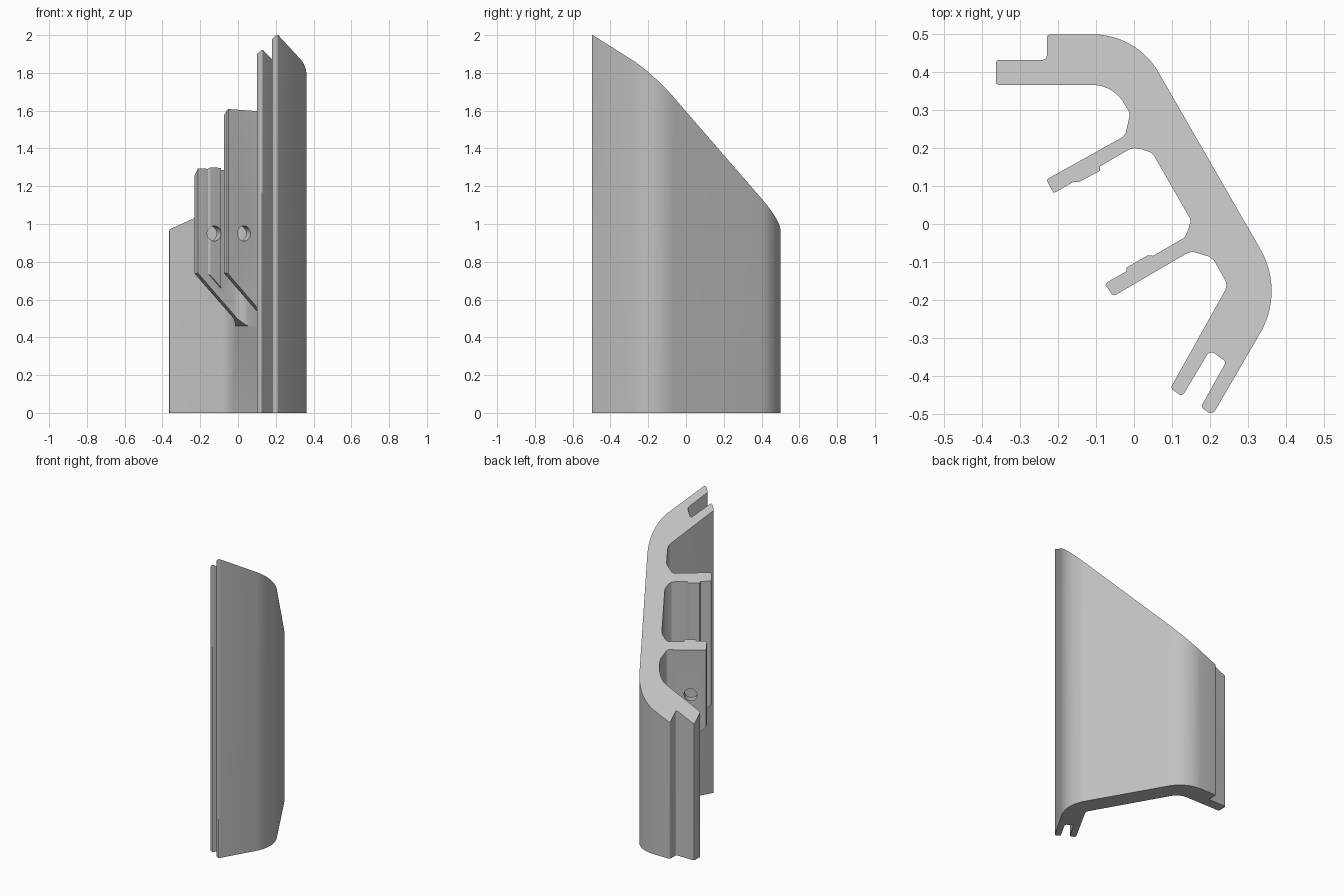
import bpy, bmesh, math
from mathutils import Vector

if "Cube" in bpy.data.objects:
    bpy.data.objects.remove(bpy.data.objects["Cube"])

grey = bpy.data.materials.new("plain_grey")
grey.use_nodes = True
colour = (0.53, 0.53, 0.53, 1)
grey.diffuse_color = colour
grey.node_tree.nodes["Principled BSDF"].inputs["Base Color"].default_value = colour

ALONG = Vector((math.cos(math.radians(30)), 0.5, 0))    # direction the fins run
ACROSS = Vector((0.5, -math.cos(math.radians(30)), 0))  # direction through the fins


def rounded(corners):
    """Turn (x, y, radius) corners into an outline with true arcs."""
    out = []
    for i, (x, y, r) in enumerate(corners):
        p = Vector((x, y))
        a = (Vector(corners[i - 1][:2]) - p).normalized()
        b = (Vector(corners[(i + 1) % len(corners)][:2]) - p).normalized()
        half = a.angle(b) / 2
        centre = p + (a + b).normalized() * r / math.sin(half)
        t = r / math.tan(half)
        start, end = p + a * t - centre, p + b * t - centre
        steps = 16 if r > 0.05 else 4
        for k in range(steps + 1):
            out.append(centre + start.lerp(end, k / steps).normalized() * r)
    return out


def prism(name, outline, bottom, top):
    """Extrude an outline upward; bottom(x, y) gives the lower height."""
    bm = bmesh.new()
    low = [bm.verts.new((x, y, bottom(x, y))) for x, y in outline]
    high = [bm.verts.new((x, y, top)) for x, y in outline]
    bm.faces.new(low)
    bm.faces.new(high)
    for i in range(len(low)):
        bm.faces.new((low[i - 1], low[i], high[i], high[i - 1]))
    bmesh.ops.recalc_face_normals(bm, faces=bm.faces)
    mesh = bpy.data.meshes.new(name)
    bm.to_mesh(mesh)
    bm.free()
    mesh.materials.append(grey)
    obj = bpy.data.objects.new(name, mesh)
    bpy.context.collection.objects.link(obj)
    return obj


def slope(x0, y0, z0):
    """Underside falling at 45 degrees from the fin tip toward the wall."""
    return lambda x, y: z0 - ALONG.dot(Vector((x - x0, y - y0, 0)))


# Bent outer wall with a slotted front edge and a stepped rear tongue
body = prism("bent_wall_bracket", rounded([
    (-.23, .5, .01), (.007, .5, .2), (.397, -.177, .22),
    (.207, -.504, .012), (.176, -.483, .01),
    (.243, -.363, .01), (.2, -.333, .013),
    (.127, -.455, .01), (.096, -.433, .01),
    (.248, -.161, .03), (-.054, .367, .1),
    (-.364, .367, .008), (-.364, .433, .008), (-.23, .433, .01)]),
    lambda x, y: 0, 2.2)

# Two inner fins with flared roots
rear_fin = prism("rear_fin", [
    (-.23, .115), (-.226, .12), (-.03, .229), (-.022, .239), (-.012, .284), (-.014, .3),
    (.04, .3), (.1, .2), (.054, .179), (.043, .189), (.02, .197),
    (.001, .2), (-.014, .196), (-.206, .084), (-.213, .083)],
    slope(-.23, .112, .74), 2.3)
front_fin = prism("front_fin", [
    (-.075, -.161), (-.071, -.154), (.133, -.036), (.143, -.015), (.149, .007), (.146, .02),
    (.2, .02), (.26, -.08), (.207, -.094), (.199, -.086),
    (.154, -.073), (.138, -.078), (-.05, -.188), (-.057, -.187)],
    slope(-.075, -.157, .74), 2.3)

# Thin raised pads around the bolt holes
rear_pad = prism("rear_pad", [
    (-.16, .111), (-.146, .11), (-.09, .14), (-.09, .165), (-.165, .121)],
    slope(-.23, .112, .8), 2.4)
front_pad = prism("front_pad", [
    (-.02, -.135), (-.02, -.115), (.036, -.083), (.049, -.083), (.049, -.1)],
    slope(-.075, -.157, .8), 2.4)


# Bolt hole cutters, one through each fin
def hole(x, y):
    bpy.ops.mesh.primitive_cylinder_add(vertices=32, radius=.04, depth=.13, location=(x, y, .95))
    obj = bpy.context.object
    obj.name = "bolt_hole_cutter"
    obj.rotation_euler = ACROSS.to_track_quat('Z', 'Y').to_euler()
    obj.hide_render = True
    return obj


holes = [hole(-.135, .14), hole(.02, -.12)]

# Join the parts and drill the holes
helpers = [rear_fin, front_fin, rear_pad, front_pad] + holes
for part in helpers:
    mod = body.modifiers.new(part.name, 'BOOLEAN')
    mod.operation = 'DIFFERENCE' if part in holes else 'UNION'
    mod.solver = 'EXACT'
    mod.object = part
bpy.context.view_layer.update()
joined = bpy.data.meshes.new_from_object(
    body.evaluated_get(bpy.context.evaluated_depsgraph_get()))
body.modifiers.clear()
body.data = joined
for part in helpers:
    bpy.data.objects.remove(part)

# Slice the slanted top
bm = bmesh.new()
bm.from_mesh(joined)
cut = bmesh.ops.bisect_plane(
    bm, geom=bm.verts[:] + bm.edges[:] + bm.faces[:], dist=1e-5,
    plane_co=(0, 0, 1.463), plane_no=Vector((-.45, .894, 1)).normalized(), clear_outer=True)
rim = [e for e in cut["geom_cut"] if isinstance(e, bmesh.types.BMEdge)]
bmesh.ops.triangle_fill(bm, edges=rim, use_beauty=True)
bmesh.ops.recalc_face_normals(bm, faces=bm.faces)
bmesh.ops.dissolve_limit(bm, angle_limit=.001, verts=bm.verts[:], edges=bm.edges[:])
for f in bm.faces:
    f.material_index = 0
bm.to_mesh(joined)
bm.free()
joined.materials.clear()
joined.materials.append(grey)

bpy.ops.object.select_all(action='DESELECT')
body.select_set(True)
bpy.context.view_layer.objects.active = body
bpy.ops.object.shade_smooth_by_angle(angle=math.radians(25))
